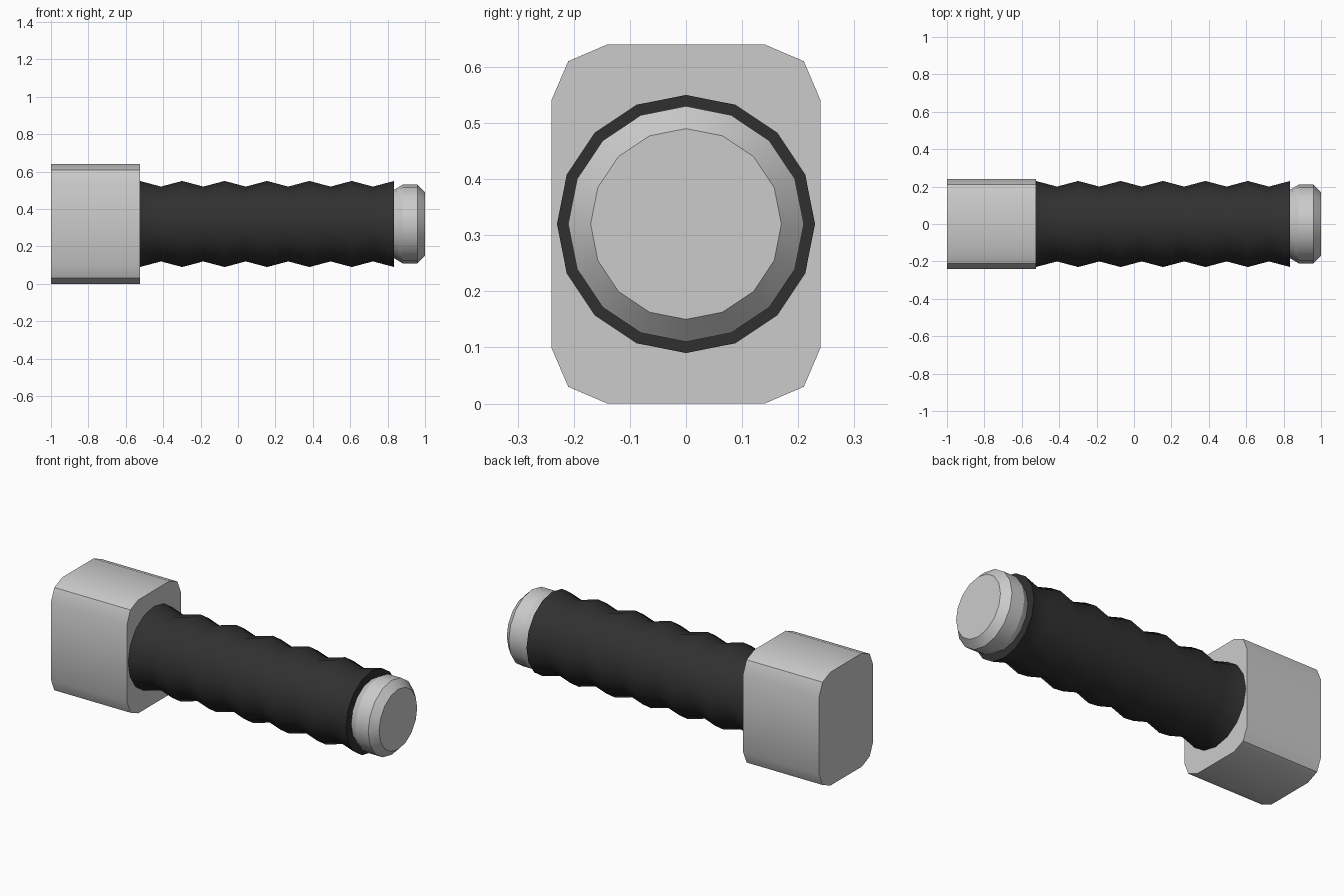
import bpy, bmesh
from math import sin, cos, tau, radians

if "Cube" in bpy.data.objects:
    bpy.data.objects.remove(bpy.data.objects["Cube"])

AXIS_Z = 0.32


def loft(name, rings, angle, color=None):
    """Skin a list of equal-length closed rings and cap both ends."""
    bm = bmesh.new()
    loops = [[bm.verts.new(p) for p in ring] for ring in rings]
    n = len(loops[0])
    for a, b in zip(loops, loops[1:]):
        for i in range(n):
            j = (i + 1) % n
            bm.faces.new((a[i], a[j], b[j], b[i]))
    bm.faces.new(loops[0])
    bm.faces.new(loops[-1])
    bmesh.ops.recalc_face_normals(bm, faces=bm.faces)
    mesh = bpy.data.meshes.new(name)
    bm.to_mesh(mesh)
    bm.free()
    ob = bpy.data.objects.new(name, mesh)
    bpy.context.collection.objects.link(ob)
    if color:
        mat = bpy.data.materials.new(name + "_material")
        mat.diffuse_color = color
        mat.use_nodes = True
        mat.node_tree.nodes["Principled BSDF"].inputs["Base Color"].default_value = mat.diffuse_color
        mesh.materials.append(mat)
    bpy.ops.object.select_all(action='DESELECT')
    ob.select_set(True)
    bpy.context.view_layer.objects.active = ob
    bpy.ops.object.shade_smooth_by_angle(angle=radians(angle))
    return ob


def turned(name, profile, angle, color=None, sides=16):
    """Revolve (x, radius) points around the handle axis."""
    rings = [[(x, r * cos(tau * i / sides), AXIS_Z + r * sin(tau * i / sides))
              for i in range(sides)] for x, r in profile]
    return loft(name, rings, angle, color)


# Head: block with rounded long edges
corner = [(0.24, 0.22), (0.21, 0.29), (0.14, 0.32)]
section = (corner + [(-y, z) for y, z in corner[::-1]]
           + [(-y, -z) for y, z in corner] + [(y, -z) for y, z in corner[::-1]])
loft("hammer_head", [[(x, y, AXIS_Z + z) for y, z in section]
                     for x in (-1.0, -0.525)], 30)

# Grip: six waves of alternating radius
x0, x1, waves = -0.525, 0.835, 6
steps = waves * 2
grip = [(x0 + (x1 - x0) * i / steps, 0.20 if i % 2 else 0.23)
        for i in range(steps + 1)]
turned("grip", grip, 35, (0.03, 0.03, 0.03, 1))

# End cap: chamfered disc
turned("end_cap", [(0.83, 0.18), (0.88, 0.21), (0.96, 0.21), (1.0, 0.17)], 30)
